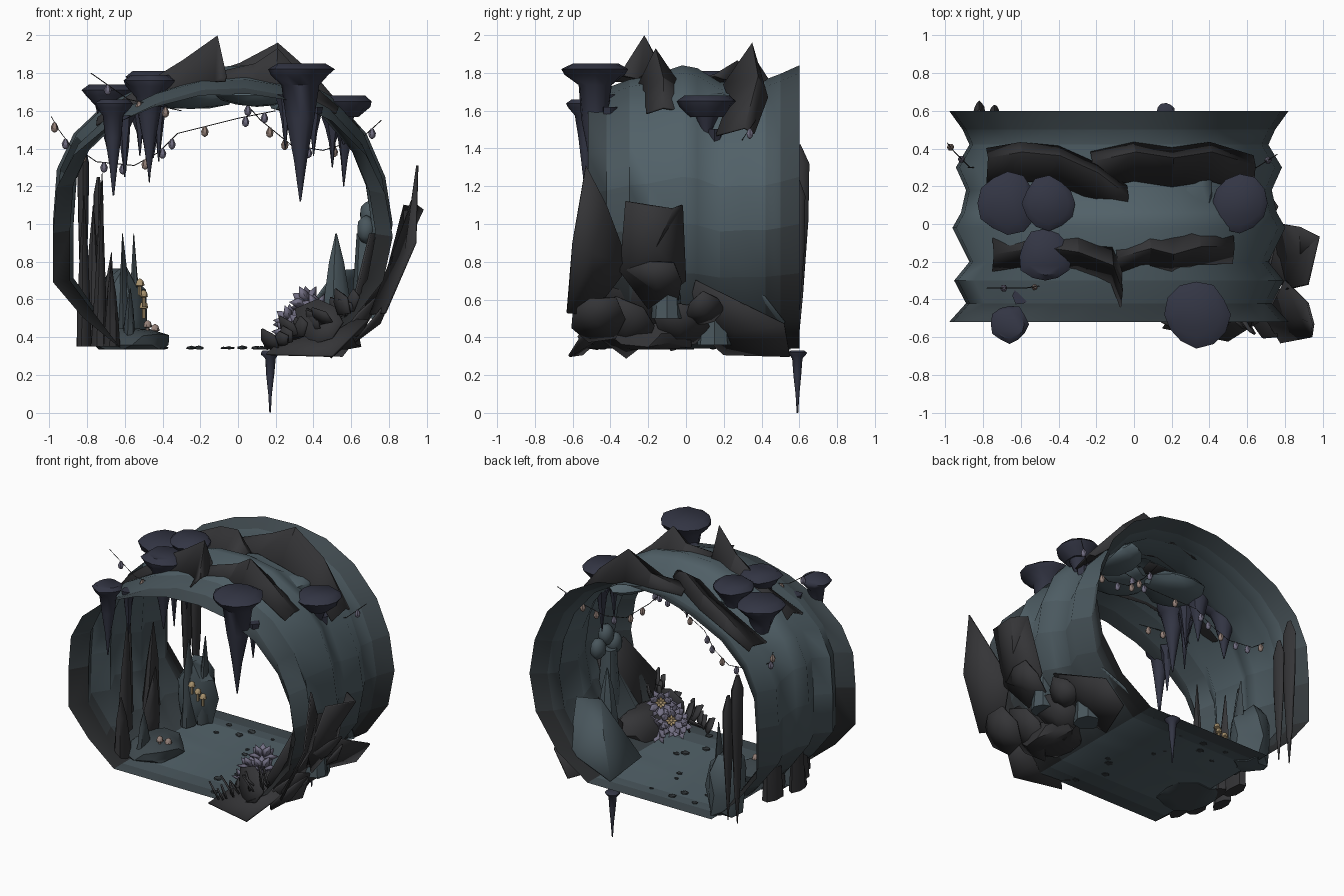
import bpy, bmesh, math, random
from mathutils import Vector, Matrix

if "Cube" in bpy.data.objects:
    bpy.data.objects.remove(bpy.data.objects["Cube"])
random.seed(4)

def mat(name, r, g, b):
    m = bpy.data.materials.new(name)
    m.diffuse_color = (r, g, b, 1)
    m.use_nodes = True
    m.node_tree.nodes["Principled BSDF"].inputs["Base Color"].default_value = m.diffuse_color
    return m

SHADES = [mat("stone_%d" % i, .024 + .0085 * i, .026 + .0135 * i, .028 + .016 * i) for i in range(9)]
STONE = SHADES[1::2]
DARK = mat("dark_rock", .035, .035, .038)
NAVY = mat("navy_stone", .033, .036, .058)
BULB = mat("bulb", .30, .22, .19)
LILAC = mat("petal", .17, .16, .23)
GOLD = mat("gold", .38, .28, .15)

def build(name, verts, faces, m, thick=0, angle=35):
    me = bpy.data.meshes.new(name)
    me.from_pydata([tuple(v) for v in verts], [], faces)
    ob = bpy.data.objects.new(name, me)
    bpy.context.collection.objects.link(ob)
    for k in (m if isinstance(m, list) else [m]):
        me.materials.append(k)
    bm = bmesh.new()
    bm.from_mesh(me)
    bmesh.ops.recalc_face_normals(bm, faces=bm.faces)
    bm.to_mesh(me)
    bm.free()
    if thick:
        s = ob.modifiers.new("thickness", "SOLIDIFY")
        s.thickness, s.offset = thick, 0
    me.shade_smooth()
    me.set_sharp_from_angle(angle=math.radians(angle))
    return ob

def lathe(name, x, y, prof, m, n=9, flat=1, jitter=.08, lean=(0, 0)):
    """Rough turned shape; prof holds (radius, z) from one end to the other."""
    v, f = [], []
    z0, z1 = prof[0][1], prof[-1][1]
    for r, z in prof:
        t = (z - z0) / (z1 - z0)
        for j in range(n):
            a = 2 * math.pi * j / n
            q = r * (1 + random.uniform(-jitter, jitter))
            v.append((x + q * math.cos(a) * flat + lean[0] * t, y + q * math.sin(a) + lean[1] * t, z))
    for i in range(len(prof) - 1):
        for j in range(n):
            k = (j + 1) % n
            f.append((i * n + j, i * n + k, (i + 1) * n + k, (i + 1) * n + j))
    f += [tuple(range(n)), tuple(range((len(prof) - 1) * n, len(prof) * n))]
    return build(name, v, f, m, 0, 45)

def rock(name, loc, size, m, jitter=.15, sub=2, floor=.335):
    """Lumpy stone, flattened where it meets the floor."""
    bm = bmesh.new()
    bmesh.ops.create_icosphere(bm, subdivisions=sub, radius=1)
    v = [Vector(loc) + Vector([p.co[i] * size[i] for i in range(3)]) * (1 + random.uniform(-jitter, jitter)) for p in bm.verts]
    for p in v:
        p.z = max(p.z, floor)
    f = [[p.index for p in q.verts] for q in bm.faces]
    bm.free()
    return build(name, v, f, m)

def plate(name, pts, m=DARK, bulge=.04):
    """Jagged plate: a fan around a centre pushed away from the tunnel axis."""
    pts = [Vector(p) for p in pts]
    c = sum(pts, Vector()) / len(pts)
    c += Vector((c.x + .08, 0, c.z - 1.05)).normalized() * bulge
    n = len(pts)
    return build(name, pts + [c], [(i, (i + 1) % n, n) for i in range(n)], m, .012, 25)

def jag(name, c, normal, size, m=DARK):
    """Seven-sided ragged plate facing along normal."""
    rot = Vector(normal).to_track_quat("Z", "Y")
    ring = [(2 * math.pi * k / 7, size * random.uniform(.65, 1.15)) for k in range(7)]
    plate(name, [Vector(c) + rot @ Vector((r * math.cos(a), r * math.sin(a), 0)) for a, r in ring], m)

# tunnel shell: one cross-section, pinched in and out along the depth
SEC = [(-.62, .34), (-.82, .52), (-.98, .73), (-.98, 1.02), (-.96, 1.29), (-.87, 1.48), (-.7, 1.64), (-.45, 1.76),
       (-.2, 1.83), (.05, 1.84), (.28, 1.80), (.5, 1.68), (.68, 1.48), (.78, 1.25), (.82, 1.0), (.77, .74), (.6, .5), (.36, .34), (-.1, .34)]
RINGS = [(-.52, 1, .9), (-.42, .9, .92), (-.3, .97, .95), (-.2, .88, .96), (-.02, .98, 1), (.06, .93, .99), (.18, .9, .94),
         (.3, .96, .95), (.42, .88, .95), (.5, .92, .97), (.6, 1, 1)]
v, f, n = [], [], len(SEC)
for y, kx, kz in RINGS:
    for x, z in SEC:
        kk = 1 if z < .35 else kx
        v.append((-.08 + (x + .08) * kk, y, .34 + (z - .34) * kz))
for i in range(len(RINGS) - 1):
    for j in range(n):
        k = (j + 1) % n
        f.append((i * n + j, i * n + k, (i + 1) * n + k, (i + 1) * n + j))
tunnel = build("tunnel_shell", v, f, SHADES, 0, 60)
for p in tunnel.data.polygons:
    c = p.center
    s = 7 if c.z < .36 else 2 + 5 * min(1, max(0, (c.z - .45) / .8))
    s -= 5 * max(0, abs(c.y - .04) - .3) / .26
    p.material_index = max(0, min(8, round(s)))

def roof(x):
    top = SEC[4:14]
    for (a, za), (b, zb) in zip(top, top[1:]):
        if a <= x <= b:
            return .34 + (za + (zb - za) * (x - a) / (b - a) - .34) * .96
    return 1.3

# roof ridges: tent-shaped fins following a curved path (x, y, height)
RIDGES = [[(-.78, .33, .01), (-.6, .36, .06), (-.4, .34, .08), (-.2, .25, .09), (-.04, .13, .01)],
          [(-.23, .31, .01), (0, .36, .07), (.2, .33, .2), (.4, .36, .1), (.63, .29, .02)],
          [(-.75, -.12, .02), (-.5, -.08, .06), (-.3, -.11, .12), (-.12, -.18, .22), (-.07, -.31, .01)],
          [(-.1, -.14, .03), (.08, -.09, .07), (.2, -.12, .17), (.34, -.08, .06), (.52, -.08, .01)]]
for i, path in enumerate(RIDGES):
    v, f = [], []
    for x, y, h in path:
        z = roof(x)
        v += [(x, y - .13, z - .02), (x + .01, y + (.02 if i < 2 else -.04), z + h), (x, y + .07, z - .01)]
    for j in range(0, 12, 3):
        f += [(j, j + 1, j + 4, j + 3), (j + 1, j + 2, j + 5, j + 4)]
    build("roof_ridge_%d" % i, v, f, DARK, .012, 25)
for i, (x, y, w) in enumerate([(-.25, .1, .22), (.1, -.05, .22), (.3, .2, .13)]):
    rock("ceiling_bulge_%d" % i, (x, y, roof(x) - .09), (w, .2, .06), STONE[3], .1)

# flat-topped hanging stones: x, y, top, radius, tip
CAPS = [(.33, -.48, 1.85, .17, 1.12), (-.66, -.53, 1.66, .1, 1.15), (.56, .11, 1.68, .15, 1.42), (-.67, .11, 1.74, .16, 1.3),
        (-.45, .11, 1.81, .14, 1.35), (-.47, -.17, 1.79, .14, 1.25), (.17, .59, .33, .05, 0), (-.82, .59, 1.42, .06, .36),
        (-.74, .58, 1.25, .05, .36)]
for i, (x, y, t, r, b) in enumerate(CAPS):
    h = t - b
    if i < 7:
        c = min(.06, r * .45)
        prof = [(r * .75, t), (r, t - c * .5), (r * .9, t - c), (r * .55, t - c * 1.9), (r * .42, t - h * .4), (r * .2, t - h * .7), (.004, b)]
    else:
        prof = [(r * .3, t), (r, t - .1), (r * .9, t - .4), (r * .5, t - .75 * h), (.004, b)]
    lathe("hanging_stone_%d" % i, x, y, prof, NAVY if i < 7 else DARK, 12, 1 if i < 7 else .5)

# thin icicle stones under the roof: x, y, tip
for i, (x, y, b) in enumerate([(-.52, -.1, 1.36), (-.47, -.05, 1.22), (-.42, .02, 1.33), (-.6, -.38, 1.25),
                               (.4, -.4, 1.36), (.25, -.42, 1.4), (.5, .1, 1.3), (.56, .15, 1.2)]):
    t = roof(x) - .06
    lathe("icicle_%d" % i, x, y, [(.05, t), (.036, t - .06), (.02, (t + b) / 2), (.003, b)], NAVY, 6, 1, .2)

# standing spires along the left wall: x, y, top, radius
for i, (x, y, t, r) in enumerate([(-.82, -.1, 1.15, .08), (-.74, -.25, 1.27, .08), (-.77, .1, 1.1, .1), (-.7, -.02, .85, .1),
                                  (-.67, -.35, .78, .09), (-.6, .3, .95, .08), (-.54, .38, .95, .07), (-.58, -.24, .66, .08)]):
    h = t - .35
    lathe("spire_%d" % i, x, y, [(r, .35), (r * .8, .35 + h * .3), (r * .5, .35 + h * .65), (.004, t)],
          STONE[1] if i > 4 else DARK, 7, .5, .2, (random.uniform(-.02, .03), random.uniform(-.05, .05)))
rock("left_mound_back", (-.62, .42, .5), (.13, .15, .3), STONE[2])
rock("left_mound_front", (-.56, -.15, .36), (.19, .22, .1), STONE[1])

# right-hand rock plates
PLATES = [[(.95, -.53, 1.31), (.94, -.6, .9), (.78, -.63, .53), (.7, -.5, .52), (.8, -.3, .78), (.92, -.42, 1.1)],
          [(.98, -.07, 1.08), (.88, -.02, 1.1), (.78, 0, .7), (.72, -.2, .55), (.8, -.35, .75), (.92, -.32, 1.12)],
          [(.72, .05, .7), (.68, .52, .47), (.55, .55, .3), (.4, .2, .31), (.5, 0, .5)],
          [(.15, -.55, .31), (.5, -.62, .3), (.69, -.5, .49), (.5, -.4, .5), (.25, -.45, .4)],
          [(.7, -.3, .95), (.76, -.05, .95), (.66, -.1, .5), (.52, -.35, .4), (.62, -.55, .62)]]
for i, p in enumerate(PLATES):
    plate("right_plate_%d" % i, p)
plate("right_inner_slab", [(.25, .5, .34), (.56, .52, .48), (.66, .3, .76), (.52, .22, .75), (.25, .15, .38)], STONE[2], -.04)
for i, (x, y, z, s) in enumerate([(.63, -.3, .46, .2), (.78, -.15, .7, .16), (.72, -.48, .5, .16), (.62, -.03, .46, .16), (.68, .1, .55, .13)]):
    jag("right_jag_%d" % i, (x, y, z), (.8, -.2 + .1 * i, -.65), s)
jag("right_front_jag", (.44, -.47, .48), (-.3, -.9, .3), .16)
rock("right_mound", (.5, -.2, .42), (.16, .25, .12), DARK)
lathe("right_spike", .52, .15, [(.09, .36), (.07, .6), (.04, .8), (.004, .95)], STONE[2], 7)
lathe("right_column", .68, -.1, [(.08, .5), (.06, .75), (.05, .95)], STONE[2], 8)
for i in range(3):
    rock("column_boulder_%d" % i, (.68 + .015 * i, -.16 + .07 * i, .97 + .08 * (i % 2)), (.05, .06, .075), STONE[2], .04)

# loose shards at the front right corner
for i in range(16):
    a = Vector((random.uniform(.18, .62), random.uniform(-.55, -.38), 0))
    a.z = .34 + max(0, a.x - .2) * .5
    d = Vector((random.uniform(-.09, .03), random.uniform(-.08, .05), random.uniform(.06, .14)))
    s = Vector((.03, -.03, .005))
    plate("shard_%d" % i, [a + s, a + d * .6 + s * 1.4, a + d, a + d * .5 - s, a - s], DARK, .01)

# flowers facing the back left: rings of pointed petals
def flower(name, c, axis, r, m, count=6):
    rot = Vector(axis).to_track_quat("Z", "Y").to_matrix()
    v, f = [], []
    for lay in range(2):
        for k in range(count):
            R = Matrix.Rotation(2 * math.pi * (k + lay * .5) / count, 3, "Z")
            b, u = len(v), .12 + .15 * lay
            for p in [(0, 0, 0), (.55, -.26, u), (1 - .2 * lay, 0, u * 2), (.55, .26, u), (.5, 0, u - .09)]:
                v.append(Vector(c) + rot @ (R @ (Vector(p) * r)))
            f += [(b + q, b + (q + 1) % 4, b + 4) for q in range(4)]
    build(name, v, f, m, .004, 20)

for i, c in enumerate([(.28, -.24, .48), (.37, -.25, .58), (.28, -.32, .42), (.42, -.33, .54), (.35, -.36, .46), (.36, -.2, .42)]):
    flower("flower_%d" % i, c, (-.5 + .15 * (i % 3), .7, .4 - .2 * (i % 2)), .1, LILAC)
    if i < 2:
        heart = Vector(c) + Vector((-.01, .02, .015))
        rock("flower_heart_%d" % i, heart, (.012, .012, .012), GOLD, 0)
        flower("flower_stamen_%d" % i, heart, (-.5, .7, .4), .04, GOLD, 4)

# small mushrooms on the left
for i, (x, y, z) in enumerate([(-.5, .26, .56), (-.52, .22, .62), (-.5, .32, .5), (-.48, -.2, .4), (-.44, -.16, .38)]):
    lathe("mushroom_%d" % i, x, y, [(.01, z), (.01, z + .05), (.024, z + .055), (.018, z + .08), (.004, z + .09)], GOLD if i < 3 else BULB, 7)

# floor pebbles
for i in range(12):
    s = random.uniform(.012, .035)
    rock("pebble_%d" % i, (random.uniform(-.45, .3), random.uniform(-.48, .55), .343), (s, s * .8, s * .4), STONE[0], .12, 1)

# light strings: wire through points, bulbs hung along it
STRINGS = [[(.76, .37, 1.55), (.65, .3, 1.45), (.45, .28, 1.39), (.28, .28, 1.42), (.12, .24, 1.55), (-.03, .2, 1.72)],
           [(-.88, .3, 1.42), (-.75, .3, 1.33), (-.55, .3, 1.31), (-.42, .28, 1.38), (-.32, .25, 1.48), (0, .15, 1.56), (.2, .15, 1.6)],
           [(-.78, -.34, 1.8), (-.58, -.34, 1.66), (-.3, -.3, 1.6)],
           [(-.99, .43, 1.57), (-.95, .38, 1.5), (-.87, .3, 1.39)],
           [(.22, -.31, 1.6), (.32, -.31, 1.5), (.42, -.3, 1.56)]]
for i, pts in enumerate(STRINGS):
    cu = bpy.data.curves.new("light_wire_%d" % i, "CURVE")
    cu.dimensions, cu.bevel_depth, cu.bevel_resolution = "3D", .0025, 0
    sp = cu.splines.new("POLY")
    sp.points.add(len(pts) - 1)
    for q, p in zip(sp.points, pts):
        q.co = (*p, 1)
    cu.materials.append(DARK)
    bpy.context.collection.objects.link(bpy.data.objects.new("light_wire_%d" % i, cu))
    for j, (a, b) in enumerate(zip(pts, pts[1:])):
        for t in ([.2, .7] if i < 3 and j % 2 else [.45]):
            p = Vector(a).lerp(Vector(b), t)
            lathe("bulb_%d_%d_%d" % (i, j, t * 10), p.x, p.y, [(.008, p.z), (.02, p.z - .025), (.016, p.z - .044), (.004, p.z - .054)],
                  BULB if (j + i) % 2 else LILAC, 6, 1, 0)
